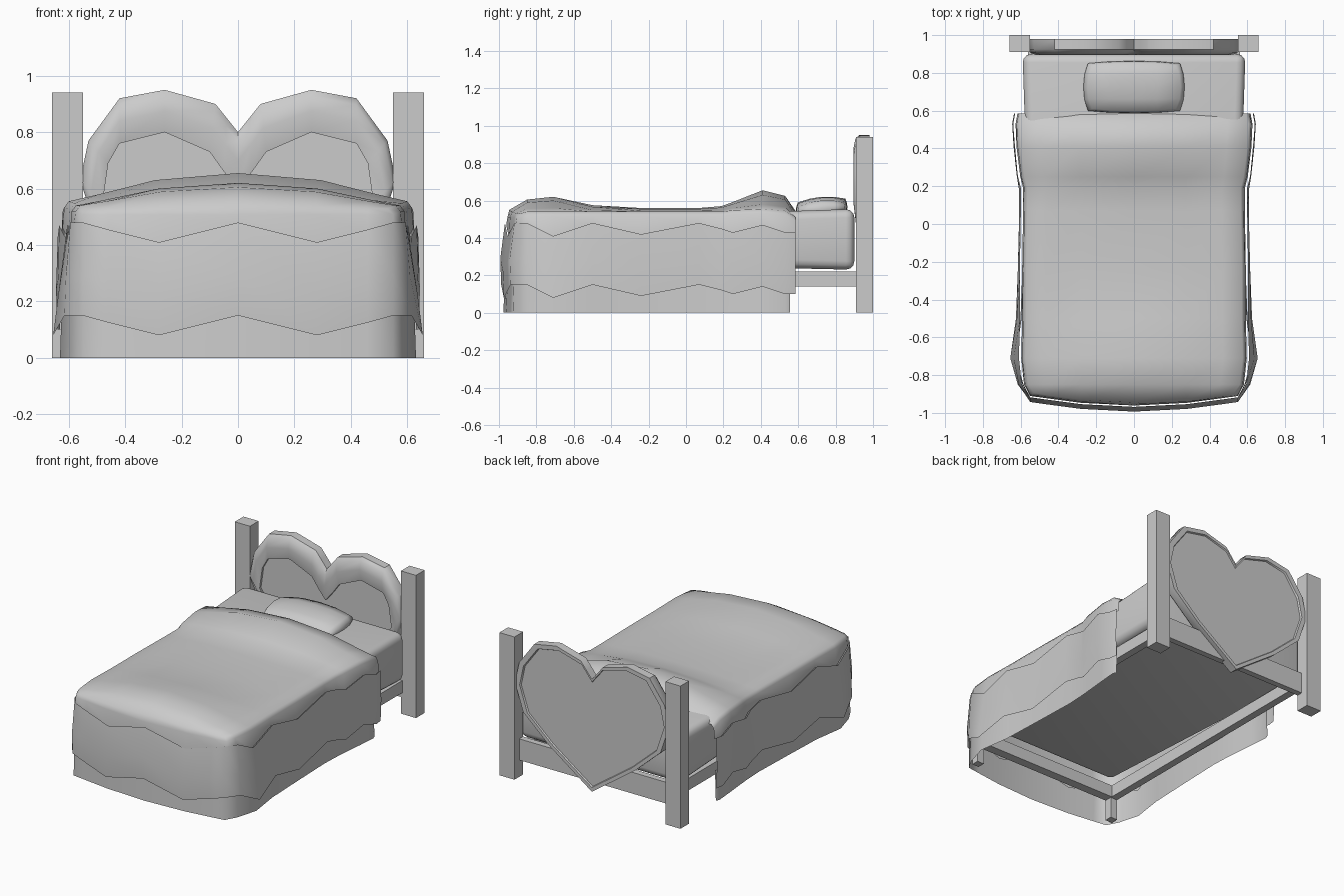
import bpy, bmesh, math
from mathutils import Vector

old = bpy.data.objects.get("Cube")
if old:
    bpy.data.objects.remove(old, do_unlink=True)

grey = bpy.data.materials.new("light_grey")
grey.use_nodes = True
grey.diffuse_color = (0.6, 0.6, 0.6, 1)
grey.node_tree.nodes["Principled BSDF"].inputs["Base Color"].default_value = (0.6, 0.6, 0.6, 1)


def finish(name, bm, angle=None):
    bmesh.ops.recalc_face_normals(bm, faces=bm.faces)
    mesh = bpy.data.meshes.new(name)
    bm.to_mesh(mesh)
    bm.free()
    mesh.materials.append(grey)
    obj = bpy.data.objects.new(name, mesh)
    bpy.context.collection.objects.link(obj)
    if angle:
        bpy.ops.object.select_all(action='DESELECT')
        obj.select_set(True)
        bpy.context.view_layer.objects.active = obj
        bpy.ops.object.shade_smooth_by_angle(angle=math.radians(angle))
    return obj


def box(name, x, y, z):
    bm = bmesh.new()
    bmesh.ops.create_cube(bm, size=1)
    for v in bm.verts:
        v.co = Vector(((a + b) / 2 + c * (b - a) for (a, b), c in zip((x, y, z), v.co)))
    return finish(name, bm)


def loft(bm, rings, closed):
    loops = [[bm.verts.new(p) for p in r] for r in rings]
    for a, b in zip(loops, loops[1:]):
        n = len(a)
        for i in range(n if closed else n - 1):
            k = (i + 1) % n
            bm.faces.new((a[i], a[k], b[k], b[i]))
    return loops


# Posts, side rails and front legs
for side, s in (("left", 1), ("right", -1)):
    def span(a, b):
        return sorted((s * a, s * b))
    box(side + "_post", span(0.55, 0.66), (0.91, 1.0), (0, 0.94))
    box(side + "_rail", span(0.51, 0.56), (-0.88, 0.92), (0.14, 0.22))
    box(side + "_front_leg", span(0.51, 0.56), (-0.88, -0.83), (0, 0.14))
box("front_rail", (-0.51, 0.51), (-0.88, -0.82), (0.14, 0.22))
box("head_rail", (-0.56, 0.56), (0.91, 0.95), (0.11, 0.25))

# Heart headboard with a raised rounded rim that flattens towards the tip
OUTER = [(0, .8), (.04, .85), (.08, .9), (.26, .95), (.42, .92), (.53, .77),
         (.56, .63), (.5, .45), (.31, .28), (0, .06)]
INNER = [(0, .6), (.05, .66), (.1, .73), (.26, .8), (.42, .76), (.46, .69),
         (.48, .55), (.4, .42), (.25, .3), (0, .16)]


def heart(y, mix=0.0, scale=1.0):
    half = [Vector(o).lerp(Vector(i), mix) for o, i in zip(OUTER, INNER)]
    full = half + [Vector((-p.x, p.y)) for p in half[-2:0:-1]]
    return [(p.x * scale, max(y, 0.915) if p.y < 0.5 else y, 0.52 + (p.y - 0.52) * scale)
            for p in full]


bm = bmesh.new()
loops = loft(bm, [heart(.925, 1), heart(.91, 1), heart(.895, .5), heart(.905, .15), heart(.925),
                  heart(.98), heart(.98, 0, .94), heart(.97, 0, .93)], True)
bm.faces.new(loops[0])
bm.faces.new(loops[-1])
finish("heart_headboard", bm, 40)

# Mattress, higher at the head and narrowing under the blanket at the foot
mattress = box("mattress", (-0.59, 0.59), (-0.85, 0.9), (0.23, 0.555))
for v in mattress.data.vertices:
    if v.co.y < 0:
        v.co.x *= 0.9
        v.co.z += 0.04 if v.co.z < 0.4 else -0.06
bevel = mattress.modifiers.new("soft_edges", 'BEVEL')
bevel.width, bevel.segments = 0.045, 3
mattress.data.shade_smooth()

# Pillow, domed in the middle and rounded at the corners
bm = bmesh.new()
bmesh.ops.create_cube(bm, size=2)
bmesh.ops.subdivide_edges(bm, edges=bm.edges, cuts=3, use_grid_fill=True)
for v in bm.verts:
    x, y, z = v.co
    pinch = 1 - 0.09 * (x * x * y * y) - 0.08 * z * z
    thick = 0.065 - 0.02 * (x * x + y * y)
    v.co = (0.268 * x * pinch, 0.725 + 0.138 * y * pinch, 0.555 + thick * z + 0.01 * y)
finish("pillow", bm, 85)

# Blanket rows from foot to head: y, middle z, edge z, half width, hem x, hem z
ROWS = [(-.85, .605, .54, .56, .615, .15), (-.71, .62, .54, .575, .655, .08),
        (-.5, .575, .54, .57, .625, .15), (-.24, .56, .54, .57, .615, .09),
        (.07, .56, .54, .565, .605, .15), (.19, .57, .54, .565, .61, .12),
        (.25, .592, .548, .58, .615, .1), (.41, .655, .555, .6, .63, .14),
        (.53, .625, .545, .605, .64, .1), (.585, .545, .51, .595, .63, .1)]
ACROSS = [(0, 0), (.49, .25), (.82, .75), (1, 1)]
FOOT = [(0, .15), (.28, .08), (.46, .125), (.53, .15)]


def mirrored(half):
    return [(-x, y, z) for x, y, z in half[:0:-1]] + half


def bow(x, y):
    return y + 0.18 * x * x


top_rows = [mirrored([(x, bow(x, -.945), .55 - .04 * x) for x, h in FOOT])]
for y, zc, ze, w, xo, h in ROWS:
    top_rows.append(mirrored([(w * u, y, zc + (ze - zc) * f) for u, f in ACROSS]))


def ring(foot_y, edge, height):
    """Run round the foot and both sides; edge and height give x and z for a row."""
    half = [(x + 0.02 * (x > .5), bow(x, foot_y), height(h, .53)) for x, h in FOOT]
    half += [(edge(r), r[0], height(r[5], r[2])) for r in ROWS]
    return mirrored(half)


# Blanket top with its turned-down fold and rounded shoulders
bm = bmesh.new()
loops = loft(bm, top_rows, False)
border = [row[0] for row in loops[:0:-1]] + loops[0] + [row[-1] for row in loops[1:]]
shoulders = [ring(-.955, lambda r: r[3] + .016, lambda h, e: e - .022),
             ring(-.961, lambda r: r[3] + .022, lambda h, e: h + .32)]
previous = border
for points in shoulders:
    current = [bm.verts.new(p) for p in points]
    for i in range(len(current) - 1):
        bm.faces.new((previous[i], previous[i + 1], current[i + 1], current[i]))
    previous = current
finish("blanket", bm, 80)

# Zigzag hanging flounce
bm = bmesh.new()
loft(bm, [ring(-.968, lambda r: r[3] + .034, lambda h, e: h + .33),
          ring(-.993, lambda r: (r[3] + .045 + r[4]) / 2, lambda h, e: h + .14),
          ring(-.988, lambda r: r[4], lambda h, e: h)], False)
finish("flounce", bm, 80)

# Skirt reaching the floor
bm = bmesh.new()
loft(bm, [ring(-.968, lambda r: r[4] - .03, lambda h, e: h + .1),
          ring(-.976, lambda r: r[4] - .024, lambda h, e: 0)], False)
for v in bm.verts:
    v.co.y = min(v.co.y, 0.555)
finish("skirt", bm, 80)
